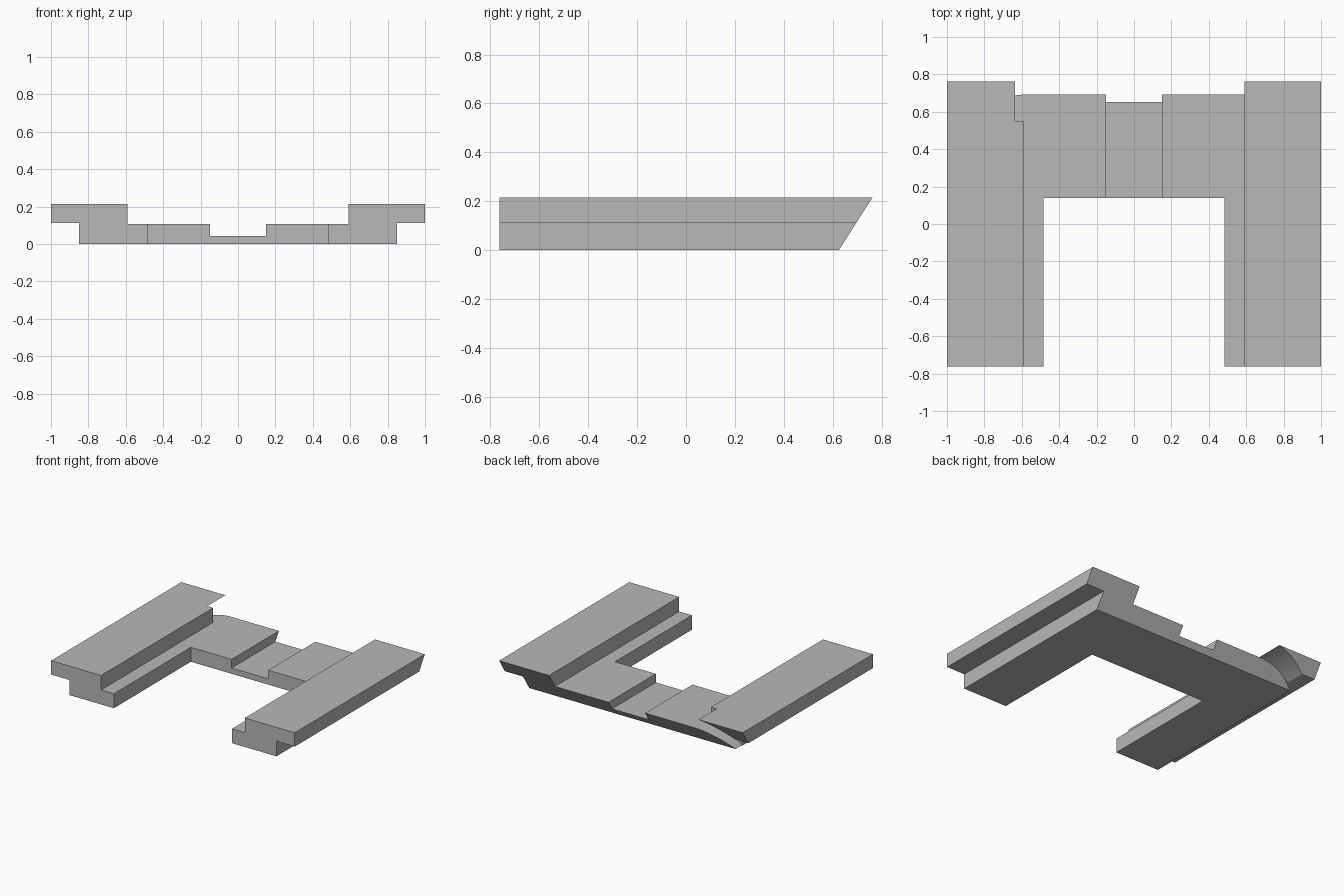
import bpy
import bmesh
from math import radians, sin, cos

cube = bpy.data.objects.get("Cube")
if cube:
    bpy.data.objects.remove(cube, do_unlink=True)

HALF_DEPTH = 0.763
BACK_FOOT = 0.625            # back edge at ground level
SLOPE = 0.64                 # how far the back leans out per unit of height


def prism(name, profile, y_front, back):
    """Extrude an x-z profile from y_front to back(z)."""
    bm = bmesh.new()
    front = [bm.verts.new((x, y_front, z)) for x, z in profile]
    rear = [bm.verts.new((x, back(z), z)) for x, z in profile]
    bm.faces.new(front)
    bm.faces.new(rear[::-1])
    n = len(profile)
    for i in range(n):
        j = (i + 1) % n
        bm.faces.new((front[i], rear[i], rear[j], front[j]))
    bmesh.ops.recalc_face_normals(bm, faces=bm.faces)
    mesh = bpy.data.meshes.new(name)
    bm.to_mesh(mesh)
    bm.free()
    obj = bpy.data.objects.new(name, mesh)
    bpy.context.collection.objects.link(obj)
    return obj


def cut(target, cutter):
    """Subtract the cutter and throw it away."""
    cutter.hide_render = True
    mod = target.modifiers.new("cut", 'BOOLEAN')
    mod.operation = 'DIFFERENCE'
    mod.solver = 'EXACT'
    mod.object = cutter
    bpy.context.view_layer.objects.active = target
    bpy.ops.object.modifier_apply(modifier=mod.name)
    bpy.data.objects.remove(cutter, do_unlink=True)


# Stepped body with a leaning back
half = [(0.85, 0), (0.85, 0.112), (1, 0.112), (1, 0.215), (0.59, 0.215),
        (0.59, 0.107), (0.15, 0.107), (0.15, 0.043)]
profile = half + [(-x, z) for x, z in reversed(half)]
body = prism("stepped_base", profile, -HALF_DEPTH,
             lambda z: BACK_FOOT + SLOPE * z)

# Open bay between the two legs
bay = [(-0.485, -0.1), (0.485, -0.1), (0.485, 0.4), (-0.485, 0.4)]
cut(body, prism("bay_cutter", bay, -1, lambda z: 0.14))

# Curved channel under one raised deck, at the back
CX, CZ = -0.54, -0.38
steps = [radians(90 + 50 * i / 24) for i in range(25)]


def arc(radius, angles):
    return [(CX + radius * cos(a), CZ + radius * sin(a)) for a in angles]


channel = arc(0.487, steps) + arc(0.603, steps[::-1])
cut(body, prism("channel_cutter", channel, 0.55, lambda z: 1))

# Single grey finish
grey = bpy.data.materials.new("plain_grey")
grey.use_nodes = True
colour = (0.48, 0.48, 0.48, 1)
grey.diffuse_color = colour
grey.node_tree.nodes["Principled BSDF"].inputs["Base Color"].default_value = colour
body.data.materials.clear()
body.data.materials.append(grey)

bpy.ops.object.select_all(action='DESELECT')
body.select_set(True)
bpy.context.view_layer.objects.active = body
bpy.ops.object.shade_smooth_by_angle(angle=radians(20))
